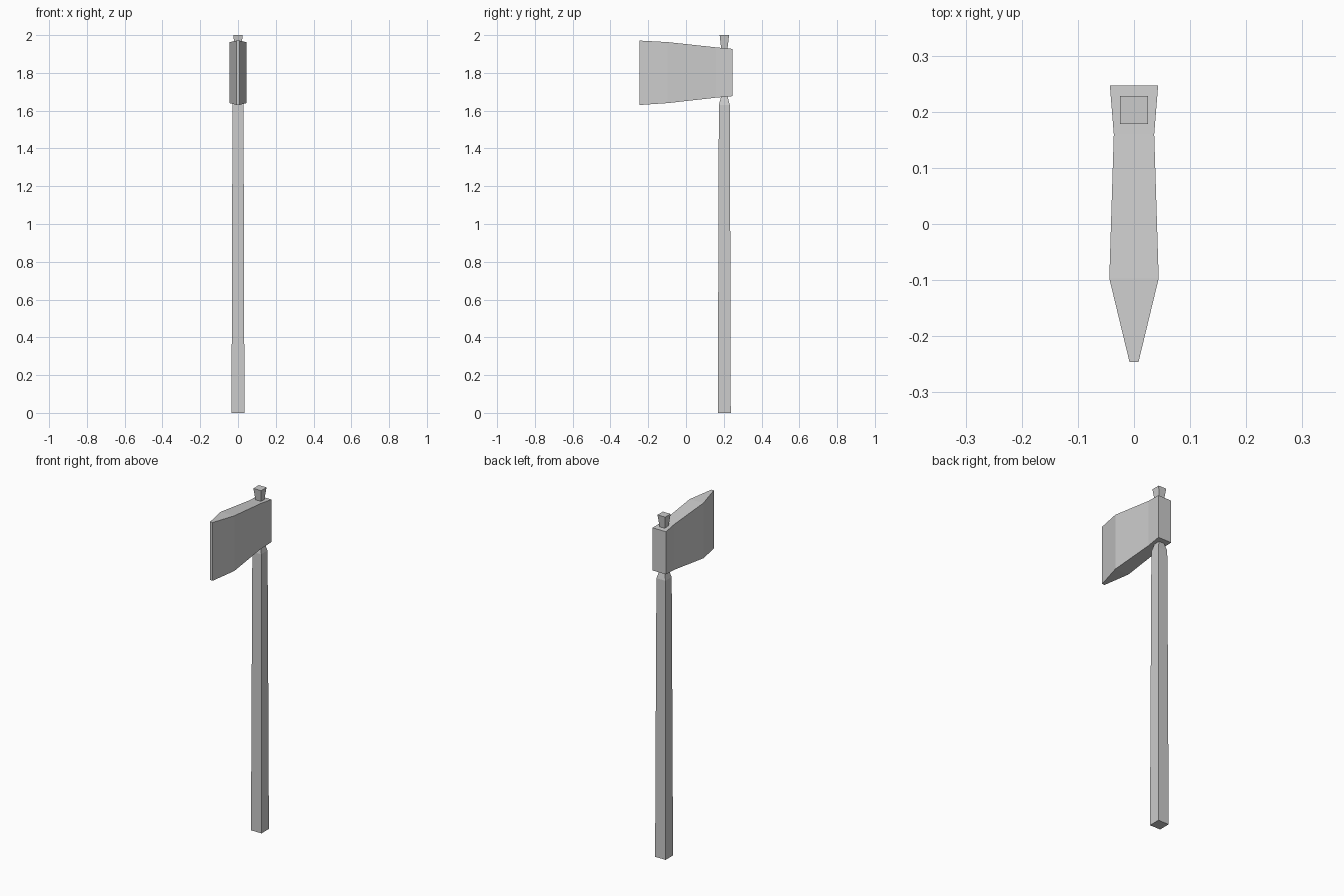
import bpy
import bmesh

cube = bpy.data.objects.get("Cube")
if cube:
    bpy.data.objects.remove(cube, do_unlink=True)

grey = bpy.data.materials.new("plain_grey")
grey.use_nodes = True
color = (0.6, 0.6, 0.6, 1)
grey.diffuse_color = color
grey.node_tree.nodes["Principled BSDF"].inputs["Base Color"].default_value = color


def loft(name, rings):
    """Skin a list of four-point rings and cap both ends."""
    bm = bmesh.new()
    loops = [[bm.verts.new(p) for p in ring] for ring in rings]
    for a, b in zip(loops, loops[1:]):
        for i in range(4):
            j = (i + 1) % 4
            bm.faces.new((a[i], a[j], b[j], b[i]))
    bm.faces.new(loops[0])
    bm.faces.new(loops[-1])
    bmesh.ops.recalc_face_normals(bm, faces=bm.faces)
    mesh = bpy.data.meshes.new(name)
    bm.to_mesh(mesh)
    bm.free()
    mesh.materials.append(grey)
    obj = bpy.data.objects.new(name, mesh)
    bpy.context.collection.objects.link(obj)
    return obj


CORNERS = ((-1, -1), (1, -1), (1, 1), (-1, 1))

# Square handle: height, half width; narrows through the head, flares on top
handle_y = 0.203
handle = [(0, 0.034), (0.4, 0.033), (1.05, 0.031), (1.63, 0.029),
          (1.675, 0.017), (1.93, 0.017), (2.0, 0.025)]
loft("handle", [[(sx * r, handle_y + sy * r, z) for sx, sy in CORNERS]
                for z, r in handle])

# Axe head, back to cutting edge: depth, half thickness, bottom, top
head = [(0.247, 0.043, 1.677, 1.927), (0.16, 0.036, 1.669, 1.935),
        (-0.097, 0.044, 1.64, 1.963), (-0.246, 0.008, 1.63, 1.971)]
loft("axe_head", [[(sx * w, y, hi if sz > 0 else lo) for sx, sz in CORNERS]
                  for y, w, lo, hi in head])
